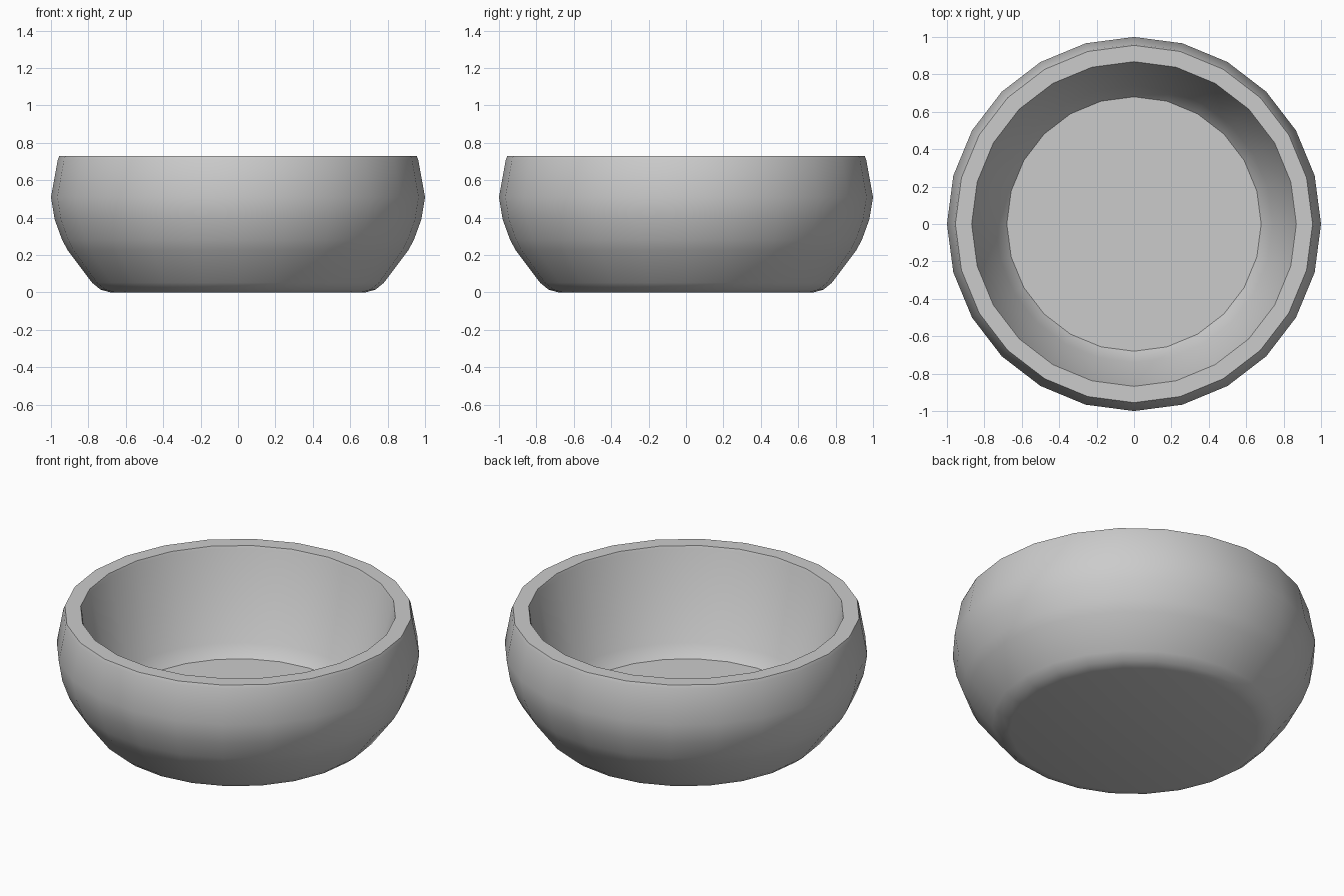
import bpy, bmesh
from math import cos, sin, tau, radians

if "Cube" in bpy.data.objects:
    bpy.data.objects.remove(bpy.data.objects["Cube"])

SIDES = 24

# Bowl profile (radius, z): outer base up to the rim, then down the inside
profile = [(0.68, 0.0), (0.735, 0.015), (0.78, 0.052), (0.91, 0.225),
           (0.94, 0.28), (0.98, 0.39), (1.0, 0.51), (0.963, 0.712), (0.955, 0.73),
           (0.868, 0.73), (0.862, 0.715), (0.74, 0.20), (0.68, 0.13)]

bm = bmesh.new()
rings = [[bm.verts.new((r * cos(tau * i / SIDES), r * sin(tau * i / SIDES), z))
          for i in range(SIDES)] for r, z in profile]

# Walls between neighbouring rings
for a, b in zip(rings, rings[1:]):
    for i in range(SIDES):
        j = (i + 1) % SIDES
        bm.faces.new((a[i], a[j], b[j], b[i]))

# Underside and inner floor
bm.faces.new(rings[0][::-1])
bm.faces.new(rings[-1])
bmesh.ops.recalc_face_normals(bm, faces=bm.faces)

mesh = bpy.data.meshes.new("bowl")
bm.to_mesh(mesh)
bm.free()
bowl = bpy.data.objects.new("bowl", mesh)
bpy.context.collection.objects.link(bowl)

# Smooth sides with a crisp rim and floor edge
bpy.context.view_layer.objects.active = bowl
bowl.select_set(True)
bpy.ops.object.shade_smooth_by_angle(angle=radians(40))
